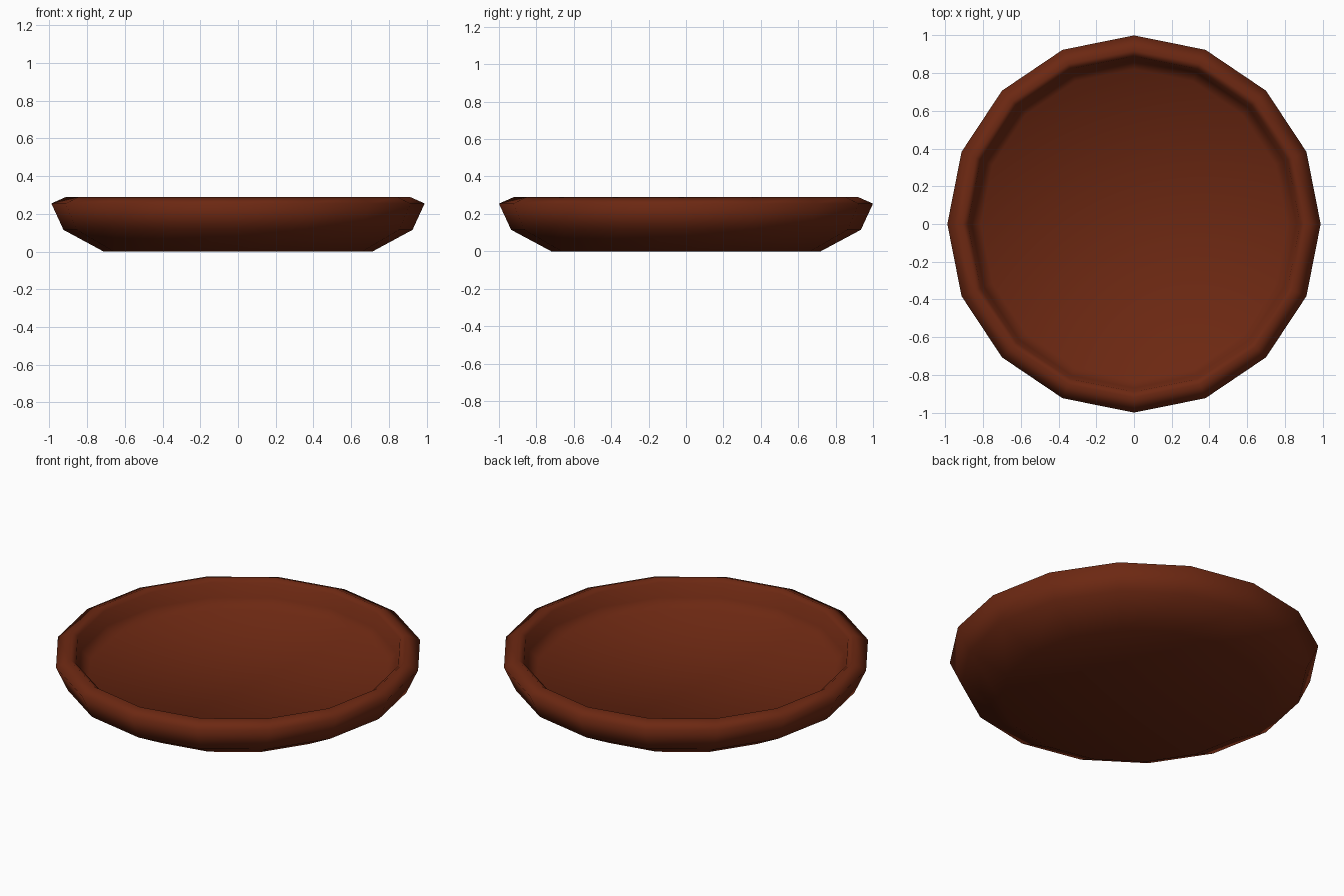
import bpy, bmesh, math

if "Cube" in bpy.data.objects:
    bpy.data.objects.remove(bpy.data.objects["Cube"])

SIDES = 16

# Clay colour
clay = bpy.data.materials.new("reddish brown")
clay.diffuse_color = (0.15, 0.021, 0.006, 1)
clay.use_nodes = True
clay.node_tree.nodes["Principled BSDF"].inputs["Base Color"].default_value = clay.diffuse_color

# Dish profile (radius, height): base, outer wall, rim, inner wall, floor
profile = [(0.72, 0.0), (0.935, 0.115), (1.0, 0.255), (0.92, 0.29),
           (0.89, 0.27), (0.87, 0.19), (0.82, 0.14)]

bm = bmesh.new()
rings = []
for r, z in profile:
    rings.append([bm.verts.new((0.99 * r * math.cos(2 * math.pi * i / SIDES),
                                r * math.sin(2 * math.pi * i / SIDES), z))
                  for i in range(SIDES)])

# Walls between neighbouring rings
for a, b in zip(rings, rings[1:]):
    for i in range(SIDES):
        j = (i + 1) % SIDES
        bm.faces.new((a[i], a[j], b[j], b[i]))

# Base and floor
bm.faces.new(rings[0][::-1])
bm.faces.new(rings[-1])
for f in bm.faces:
    f.smooth = True
bmesh.ops.recalc_face_normals(bm, faces=bm.faces)

mesh = bpy.data.meshes.new("dish")
bm.to_mesh(mesh)
bm.free()
mesh.materials.append(clay)
dish = bpy.data.objects.new("dish", mesh)
bpy.context.collection.objects.link(dish)
